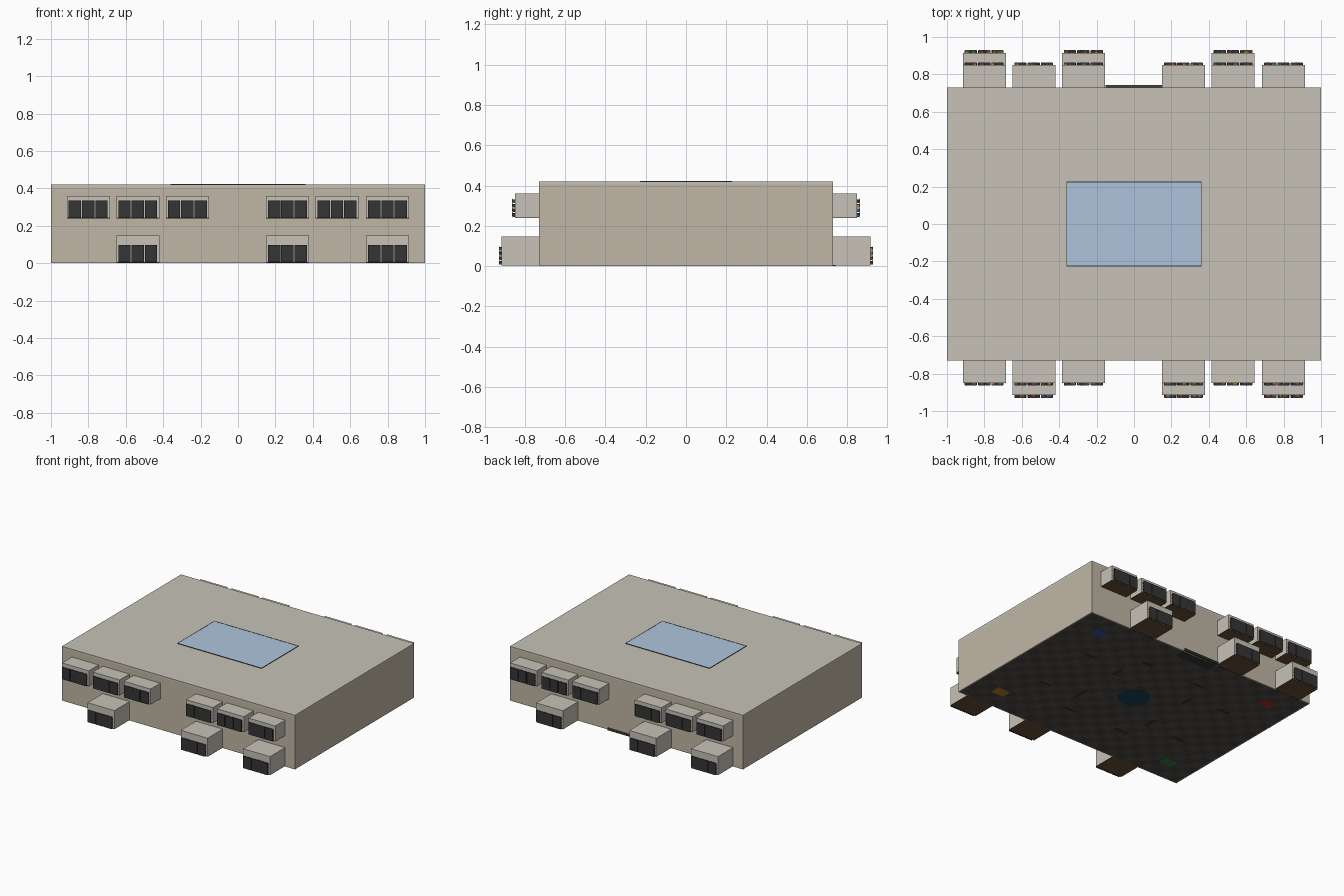
import bpy, bmesh, math, random

if "Cube" in bpy.data.objects:
    bpy.data.objects.remove(bpy.data.objects["Cube"])
random.seed(4)

def mat(name, r, g, b):
    m = bpy.data.materials.new(name)
    m.diffuse_color = (r, g, b, 1)
    m.use_nodes = True
    m.node_tree.nodes["Principled BSDF"].inputs["Base Color"].default_value = m.diffuse_color
    return m

WALL = mat("wall_beige", 0.53, 0.47, 0.38)
LIGHT = mat("roof_stone", 0.57, 0.54, 0.48)
WOOD = mat("wood", 0.13, 0.075, 0.04)
BLACK = mat("dark", 0.035, 0.035, 0.037)
GLASS = mat("skylight_blue", 0.42, 0.56, 0.72)
TILE_A = mat("tile_dark", 0.065, 0.06, 0.055)
TILE_B = mat("tile_light", 0.09, 0.083, 0.075)
RED = mat("red", 0.35, 0.03, 0.02)
GREEN = mat("green", 0.04, 0.2, 0.05)
BLUE = mat("blue", 0.03, 0.09, 0.35)
ORANGE = mat("orange", 0.5, 0.2, 0.02)
POOL = mat("pool", 0.01, 0.05, 0.1)
BRIGHT = [RED, GREEN, BLUE, ORANGE]

def add_box(bm, x0, x1, y0, y1, z0, z1, mi=0):
    """Append an axis-aligned box to a bmesh."""
    vs = bmesh.ops.create_cube(bm, size=1)["verts"]
    for v in vs:
        v.co = ((x0 + x1) / 2 + v.co.x * (x1 - x0),
                (y0 + y1) / 2 + v.co.y * (y1 - y0),
                (z0 + z1) / 2 + v.co.z * (z1 - z0))
    for f in {f for v in vs for f in v.link_faces}:
        f.material_index = mi

def finish(name, bm, mats):
    bmesh.ops.recalc_face_normals(bm, faces=bm.faces)
    me = bpy.data.meshes.new(name)
    bm.to_mesh(me)
    bm.free()
    for m in mats:
        me.materials.append(m)
    ob = bpy.data.objects.new(name, me)
    bpy.context.collection.objects.link(ob)
    return ob

def boxes(name, items, mats):
    bm = bmesh.new()
    for it in items:
        add_box(bm, *it)
    return finish(name, bm, mats)

W, D, H, T = 1.0, 0.73, 0.42, 0.008
BAYS = [-0.80, -0.535, -0.27, 0.265, 0.53, 0.80]
LOWER = {-1: [-0.535, 0.265, 0.80], 1: [-0.80, -0.27, 0.53]}
HALF = 0.115

def ys(side, a, b):
    return sorted((side * a, side * b))

# every shop: side, x, bottom, top, depth line
shops = [(s, x, 0.24, 0.36, 0.85) for s in (-1, 1) for x in BAYS]
shops += [(s, x, 0.003, 0.147, 0.915) for s in (-1, 1) for x in LOWER[s]]

# outer walls, with shop fronts opening inwards
boxes("end_walls", [(-W, -W + T, -D, D, 0, H - 0.015), (W - T, W, -D, D, 0, H - 0.015)], [WALL])
for s in (-1, 1):
    parts = []
    for z0, z1, xs in [(0, 0.147, LOWER[s]), (0.24, 0.36, BAYS)]:
        edges = [-W + T] + [e for x in xs for e in (x - HALF + T, x + HALF - T)] + [W - T]
        parts += [(a, b, *ys(s, D - T, D), z0, z1) for a, b in zip(edges[::2], edges[1::2])]
    parts += [(-W + T, W - T, *ys(s, D - T, D), a, b) for a, b in [(0.147, 0.24), (0.36, H - 0.015)]]
    boxes("front_wall" if s < 0 else "back_wall", parts, [WALL])

# roof ring around the skylight
SX, SY = 0.36, 0.225
boxes("roof", [(-W, W, -D, -SY, H - 0.015, H), (-W, W, SY, D, H - 0.015, H),
               (-W, -SX, -SY, SY, H - 0.015, H), (SX, W, -SY, SY, H - 0.015, H)], [LIGHT])
boxes("skylight_glass", [(-SX, SX, -SY, SY, H - 0.004, H + 0.002)], [GLASS])
boxes("skylight_frame", [(-SX, SX, s * SY - 0.003, s * SY + 0.003, H - 0.015, H + 0.003) for s in (-1, 1)]
      + [(s * SX - 0.002, s * SX + 0.002, -SY, SY, H - 0.015, H + 0.003) for s in (-1, 1)], [BLACK])

# shop boxes, wooden floors and stocked racks
shell, floors, backs, stock = [], [], [], []
for s, x, z0, z1, d in shops:
    a, b = x - HALF, x + HALF
    shell += [(a, a + T, *ys(s, D, d), z0 + 0.003, z1), (b - T, b, *ys(s, D, d), z0 + 0.003, z1),
              (a + T, b - T, *ys(s, d - T, d), z0 + 0.003, z1 - T),
              (a + T, b - T, *ys(s, D, d), z1 - T, z1)]
    floors.append((a, b, *ys(s, D - T, d), z0, z0 + 0.003))
    for i in (-1, 0, 1):
        c = x + i * 0.071 - 0.001
        backs.append((c - 0.033, c + 0.033, *ys(s, d + 0.008, d + 0.011), z0 + 0.002, z0 + 0.095))
        for row in range(4):
            z = z0 + 0.008 + row * 0.023
            backs.append((c - 0.033, c + 0.033, *ys(s, d - 0.02, d + 0.011), z - 0.003, z))
            for k in range(5):
                p = c - 0.031 + k * 0.0125
                stock.append((p, p + 0.0115, *ys(s, d - 0.014, d + 0.0135),
                              z, z + random.uniform(0.011, 0.015), 0 if random.random() < 0.5 else random.randint(1, 4)))
boxes("shop_shells", shell, [LIGHT])
boxes("shop_floors", floors, [WOOD])
boxes("rack_frames", backs, [BLACK])
# dark backing sheets cover the stock on the outside
boxes("rack_stock", stock, [BLACK] + BRIGHT)
boxes("rack_covers", [(x + i * 0.071 - 0.034, x + i * 0.071 + 0.032, *ys(s, d + 0.0135, d + 0.0145),
                       z0 + 0.002, z0 + 0.095) for s, x, z0, z1, d in shops for i in (-1, 0, 1)], [BLACK])

# chequered floor
NX, NY = 24, 18
tx, ty = 2 * (W - T) / NX, 2 * (D - T) / NY
boxes("tiled_floor", [(-W + T + i * tx, -W + T + (i + 1) * tx, -D + T + j * ty, -D + T + (j + 1) * ty,
                       0.001, 0.004, (i + j) % 2) for i in range(NX) for j in range(NY)], [TILE_A, TILE_B])

# upper walkways in front of the upper shops
boxes("galleries", [(-W + T, W - T, *ys(s, 0.52, D - T), 0.228, 0.24) for s in (-1, 1)], [LIGHT])
boxes("gallery_rails", [(-W + T, W - T, *ys(s, 0.52, 0.524), 0.24, 0.275) for s in (-1, 1)], [GLASS])

# central fountain
bm = bmesh.new()
for r, z0, z1 in [(0.115, 0, 0.02), (0.04, 0.02, 0.05), (0.07, 0.05, 0.055)]:
    vs = bmesh.ops.create_cone(bm, cap_ends=True, segments=24, radius1=r, radius2=r, depth=z1 - z0)["verts"]
    bmesh.ops.translate(bm, verts=vs, vec=(0, 0, (z0 + z1) / 2))
finish("fountain", bm, [POOL])

# coloured stalls in the corners
boxes("corner_stalls", [(x - 0.055, x + 0.055, y - 0.04, y + 0.04, 0, 0.035, i) for i, (x, y) in
      enumerate([(-0.77, 0.54), (-0.77, -0.54), (0.77, 0.54), (0.77, -0.54)])], BRIGHT)

# benches
bench = []
for sx in (-1, 1):
    for sy in (-1, 1):
        for x, y, hx, hy in [(0.23, 0.42, 0.05, 0.01), (0.61, 0.25, 0.05, 0.01), (0.32, 0.2, 0.01, 0.05)]:
            x, y = x * sx, y * sy
            bench.append((x - hx, x + hx, y - hy, y + hy, 0, 0.015))
boxes("benches", bench, [BLACK])

# low entrance platform that pokes through the back wall
boxes("entrance_platform", [(-0.15, 0.15, 0.64, 0.742, 0, 0.014)], [BLACK])
boxes("entrance_trim", [(-0.15, 0.15, 0.736, 0.743, 0.014, 0.018), (-0.152, -0.148, 0.73, 0.743, 0, 0.018),
                        (0.148, 0.152, 0.73, 0.743, 0, 0.018)], [WOOD])
